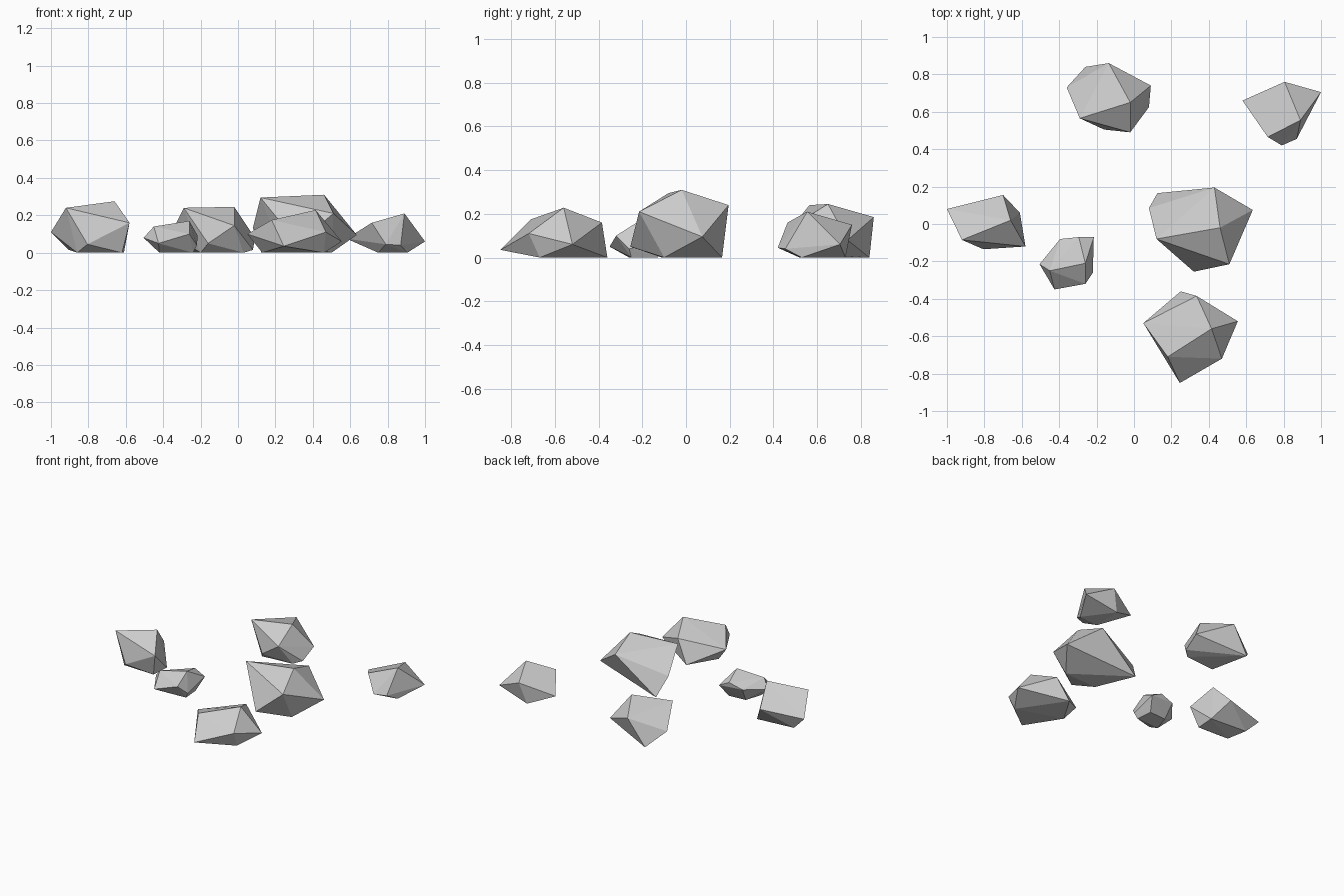
import bpy, bmesh

stone = bpy.data.materials.new("light_grey_stone")
stone.diffuse_color = (0.6, 0.6, 0.6, 1)


def rock(name, corners):
    """Faceted boulder: convex hull around a handful of corners."""
    bm = bmesh.new()
    for c in corners:
        bm.verts.new(c)
    res = bmesh.ops.convex_hull(bm, input=bm.verts)
    loose = {g for g in res["geom_interior"] + res["geom_unused"]
             if isinstance(g, bmesh.types.BMVert)}
    bmesh.ops.delete(bm, geom=list(loose), context='VERTS')
    bmesh.ops.recalc_face_normals(bm, faces=bm.faces)
    me = bpy.data.meshes.new(name)
    bm.to_mesh(me)
    bm.free()
    me.materials.append(stone)
    ob = bpy.data.objects.new(name, me)
    bpy.context.collection.objects.link(ob)
    return ob


# Left boulder: slanted slab top
rock("left_rock", [
    (-1.0, .08, .11), (-.92, -.085, .24), (-.66, .02, .275), (-.70, .155, .13),
    (-.58, -.12, .16), (-.805, -.135, .045), (-.905, .06, .015),
    (-.61, .06, 0), (-.62, -.08, 0), (-.86, -.07, 0)])

# Smallest stone
rock("small_rock", [
    (-.505, -.215, .08), (-.45, -.25, .14), (-.26, -.21, .17), (-.425, -.35, .05),
    (-.26, -.32, .10), (-.22, -.26, .04), (-.215, -.07, .09), (-.295, -.07, .13),
    (-.395, -.08, .10), (-.42, -.26, 0), (-.24, -.25, 0), (-.25, -.13, 0),
    (-.38, -.14, 0)])

# Back boulder
rock("back_rock", [
    (-.36, .73, .10), (-.26, .84, 0), (-.135, .86, .185), (.09, .74, .08),
    (.08, .625, .015), (-.02, .49, .145), (-.16, .505, .05), (-.29, .565, .24),
    (-.02, .65, .245), (-.20, .56, 0), (.03, .58, 0)])

# Right boulder
rock("right_rock", [
    (.58, .66, .075), (.805, .76, .15), (1.0, .705, .06), (.87, .455, .04),
    (.79, .42, .045), (.715, .465, .16), (.89, .555, .21),
    (.76, .73, 0), (.905, .53, 0), (.75, .52, 0)])

# Largest boulder in the middle
rock("centre_rock", [
    (.46, -.02, .31), (.12, -.08, .295), (.43, .195, .24), (.51, -.215, .21),
    (.635, .075, .095), (.32, -.255, .05), (.08, .085, .135), (.125, .165, 0),
    (.50, -.10, 0), (.24, -.11, 0)])

# Front boulder: pointed toward the front
rock("front_rock", [
    (.05, -.53, .10), (.335, -.385, .16), (.25, -.36, 0), (.555, -.52, .06),
    (.47, -.72, .11), (.245, -.85, .035), (.18, -.71, .175), (.415, -.56, .228),
    (.13, -.56, 0), (.46, -.67, 0)])
